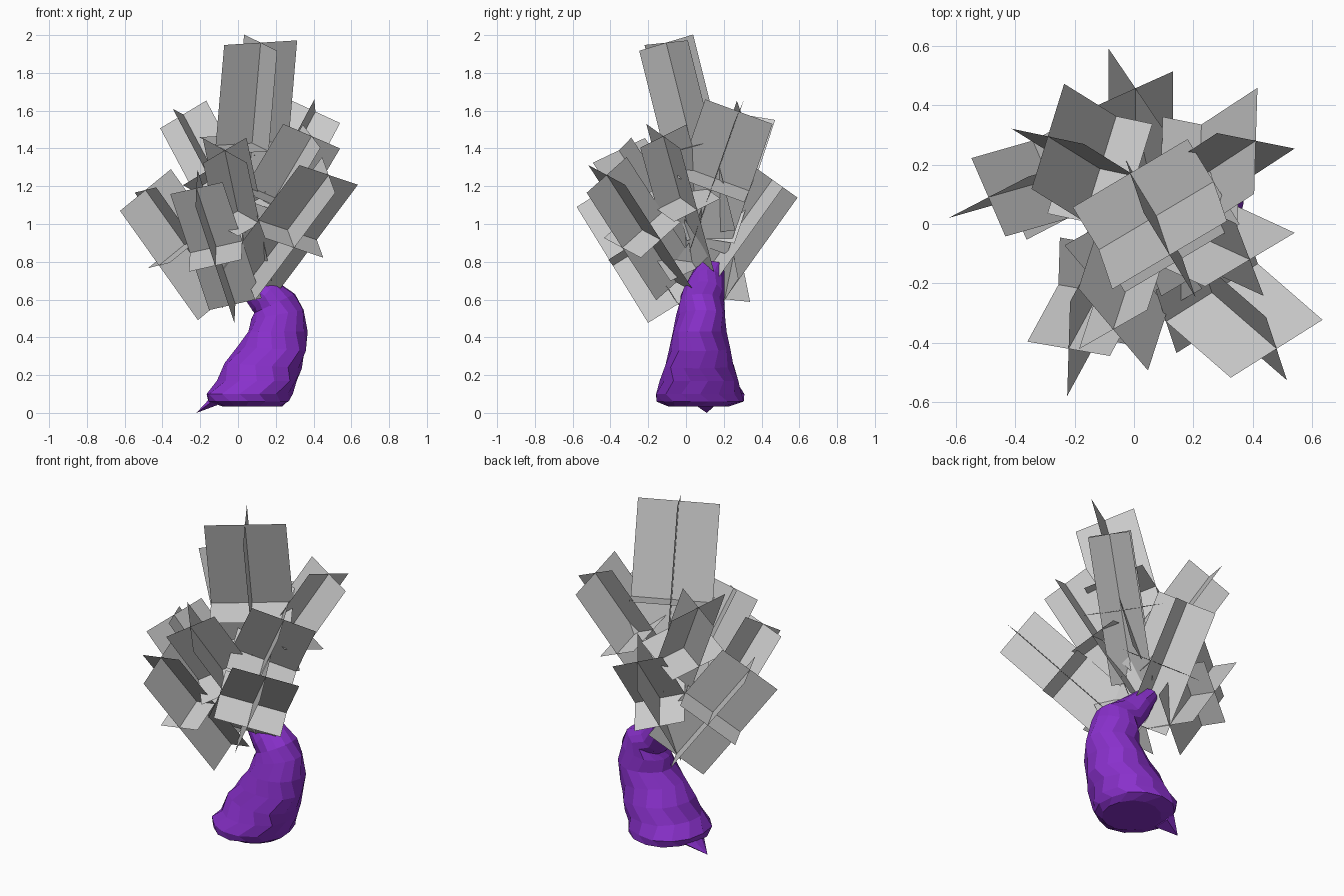
import bpy, bmesh, math, random
from mathutils import Vector

random.seed(4)


def finish(bm, name, mat=None):
    bmesh.ops.recalc_face_normals(bm, faces=bm.faces)
    me = bpy.data.meshes.new(name)
    bm.to_mesh(me)
    bm.free()
    ob = bpy.data.objects.new(name, me)
    bpy.context.collection.objects.link(ob)
    if mat:
        me.materials.append(mat)
    return ob


purple = bpy.data.materials.new("purple")
purple.diffuse_color = (0.25, 0.03, 0.6, 1)

# Lumpy bent body: (centre x, y, z, radius x, radius y, tilt towards -x in degrees)
rings = [
    (0.08, 0.07, 0.035, 0.16, 0.17, 0),
    (0.055, 0.075, 0.06, 0.215, 0.225, 0),
    (0.06, 0.075, 0.10, 0.23, 0.232, 0),
    (0.10, 0.07, 0.17, 0.215, 0.21, 0),
    (0.135, 0.07, 0.25, 0.205, 0.19, -4),
    (0.18, 0.07, 0.34, 0.18, 0.165, -4),
    (0.21, 0.07, 0.43, 0.16, 0.145, 0),
    (0.205, 0.08, 0.52, 0.145, 0.13, 10),
    (0.195, 0.085, 0.58, 0.12, 0.12, 25),
    (0.14, 0.09, 0.62, 0.10, 0.115, 50),
    (0.07, 0.11, 0.70, 0.08, 0.095, 45),
    (0.02, 0.125, 0.78, 0.055, 0.075, 25),
]
SIDES = 14
bm = bmesh.new()
loops = []
for i, (x, y, z, rx, ry, tilt) in enumerate(rings):
    t = math.radians(tilt)
    u = Vector((math.cos(t), 0, math.sin(t)))
    loop = []
    for k in range(SIDES):
        a = 2 * math.pi * (k + 0.5 * (i % 2)) / SIDES
        r = 1 + random.uniform(-0.04, 0.04)
        p = Vector((x, y, z)) + u * rx * r * math.cos(a) + Vector((0, ry * r * math.sin(a), 0))
        loop.append(bm.verts.new(p))
    loops.append(loop)
for lo, hi in zip(loops, loops[1:]):
    for k in range(SIDES):
        n = (k + 1) % SIDES
        bm.faces.new((lo[k], lo[n], hi[n], hi[k]))
bm.faces.new(loops[0])
bm.faces.new(loops[-1])
finish(bm, "body", purple)

# Small pointed foot at the lower left
bm = bmesh.new()
tip = bm.verts.new((-0.22, 0.11, 0.0))
base = [bm.verts.new((-0.11, 0.10 + 0.10 * math.cos(a), 0.08 + 0.045 * math.sin(a)))
        for a in [2 * math.pi * k / 6 for k in range(6)]]
for k in range(6):
    bm.faces.new((tip, base[k], base[(k + 1) % 6]))
bm.faces.new(base)
finish(bm, "foot_point", purple)


# Flower card: two crossed long planes and one cross plane
def flower(name, tip, axis, edge, w, length, cross):
    tip, axis, edge = Vector(tip), Vector(axis).normalized(), Vector(edge)
    a = (edge - axis * edge.dot(axis)).normalized() * w / 2
    b = axis.cross(a) * 0.77
    end, mid = tip - axis * length, tip - axis * cross
    bm = bmesh.new()
    for quad in ((tip - a, tip + a, end + a, end - a),
                 (tip - b, tip + b, end + b, end - b),
                 (mid - a - b, mid + a - b, mid + a + b, mid - a + b)):
        bm.faces.new([bm.verts.new(p) for p in quad])
    finish(bm, name)


# tip centre, growing direction, wide edge direction, width, length, cross plane distance
flowers = [
    ((0.12, -0.105, 1.96), (0.085, -0.25, 1), (0.38, 0.23, 0.01), 0.45, 1.04, 0.55),
    ((0.41, 0.28, 1.595), (0.45, 0.295, 0.845), (0.011, 0.355, -0.13), 0.38, 0.82, 0.42),
    ((-0.49, 0.09, 1.18), (-0.57, -0.163, 0.80), (0.27, 0.14, 0.22), 0.375, 0.72, 0.36),
    ((-0.29, 0.295, 1.58), (-0.45, 0.28, 0.85), (0.11, 0.35, -0.06), 0.375, 0.77, 0.39),
    ((0.005, 0.457, 1.235), (0.0, 0.58, 0.81), (-0.18, 0.265, -0.19), 0.375, 0.72, 0.37),
    ((0.48, -0.42, 1.26), (0.53, -0.46, 0.71), (0.303, 0.195, -0.107), 0.38, 0.80, 0.41),
    ((0.39, -0.12, 1.465), (0.50, -0.23, 0.84), (0.30, 0.18, -0.13), 0.375, 0.78, 0.39),
    ((-0.07, -0.355, 1.39), (-0.175, -0.54, 0.825), (0.25, -0.295, -0.14), 0.385, 0.76, 0.39),
    ((-0.22, -0.42, 1.19), (-0.275, -0.505, 0.82), (0.01, 0.32, 0.20), 0.375, 0.75, 0.38),
]
for i, f in enumerate(flowers):
    flower("flower_card_%d" % (i + 1), *f)
